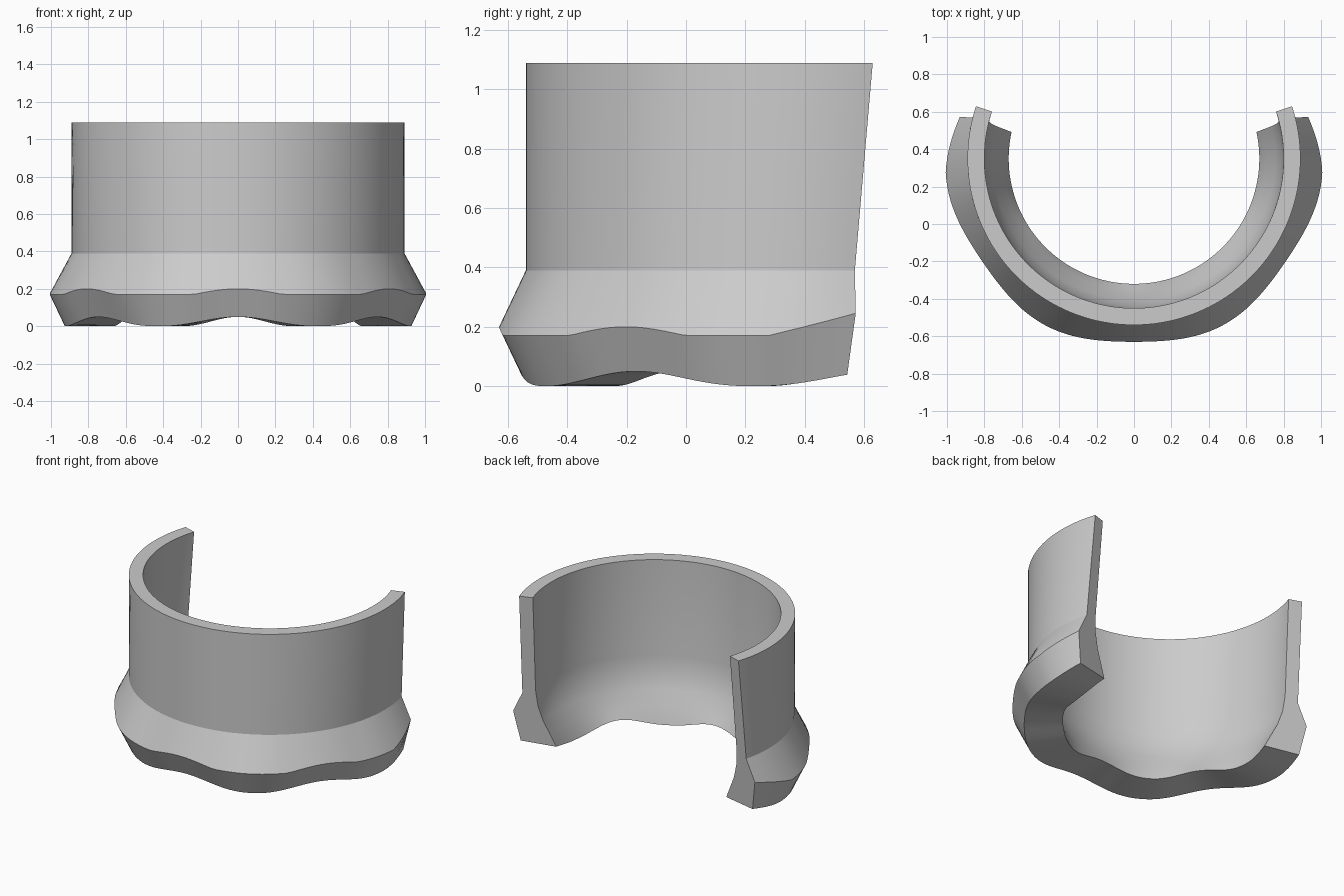
import bpy, bmesh, math

# Remove the default cube
cube = bpy.data.objects.get("Cube")
if cube:
    bpy.data.objects.remove(cube, do_unlink=True)

STEPS = 96          # segments along the arc
CENTRE_Y = 0.35     # axis of the round wall
TOP = 1.09


def section(deg):
    """Cross-section (radius, height) of the collar at an angle from the front."""
    wave = math.cos(math.radians(deg) * 360 / 55)
    end = max(0.0, (abs(deg) - 85) / 18)
    foot = 0.05 * ((1 + wave) / 2) ** 1.2
    ridge = 0.17 + (0.08 * end if end else 0.03 * max(0.0, wave))
    return [
        (0.80, TOP), (0.89, TOP),                             # rim
        (0.89, 0.39),                                         # outer wall
        (0.995 - 0.015 * wave - 0.03 * end, ridge),           # wavy ridge
        (0.92 - 0.01 * wave, foot),                           # outer foot
        (0.67, foot),                                         # inner foot
        (0.705, 0.11), (0.755, 0.21), (0.787, 0.31), (0.80, 0.42),  # inner flare
    ]


def place(bm, u, r, z):
    """The open ends lean outwards with height."""
    half = math.radians(90 + 12 + 6.3 * z / TOP)
    a = u * half
    return bm.verts.new((r * math.sin(a), CENTRE_Y - r * math.cos(a), z))


# Collar: wavy section swept round an open arc
bm = bmesh.new()
rings = []
for i in range(STEPS + 1):
    u = 2 * i / STEPS - 1
    rings.append([place(bm, u, r, z) for r, z in section(u * 102)])

count = len(rings[0])
for a, b in zip(rings, rings[1:]):
    for j in range(count):
        k = (j + 1) % count
        bm.faces.new((a[j], a[k], b[k], b[j]))

# End caps
bm.faces.new(rings[0])
bm.faces.new(rings[-1][::-1])
bmesh.ops.recalc_face_normals(bm, faces=bm.faces[:])

mesh = bpy.data.meshes.new("open_collar")
bm.to_mesh(mesh)
bm.free()
collar = bpy.data.objects.new("open_collar", mesh)
bpy.context.collection.objects.link(collar)

# Plain grey material
grey = bpy.data.materials.new("light_grey")
grey.use_nodes = True
colour = (0.6, 0.6, 0.6, 1)
grey.diffuse_color = colour
grey.node_tree.nodes["Principled BSDF"].inputs["Base Color"].default_value = colour
mesh.materials.append(grey)

# Smooth round the arc, crisp along the profile corners
bpy.ops.object.select_all(action='DESELECT')
collar.select_set(True)
bpy.context.view_layer.objects.active = collar
bpy.ops.object.shade_smooth_by_angle(angle=math.radians(20))
